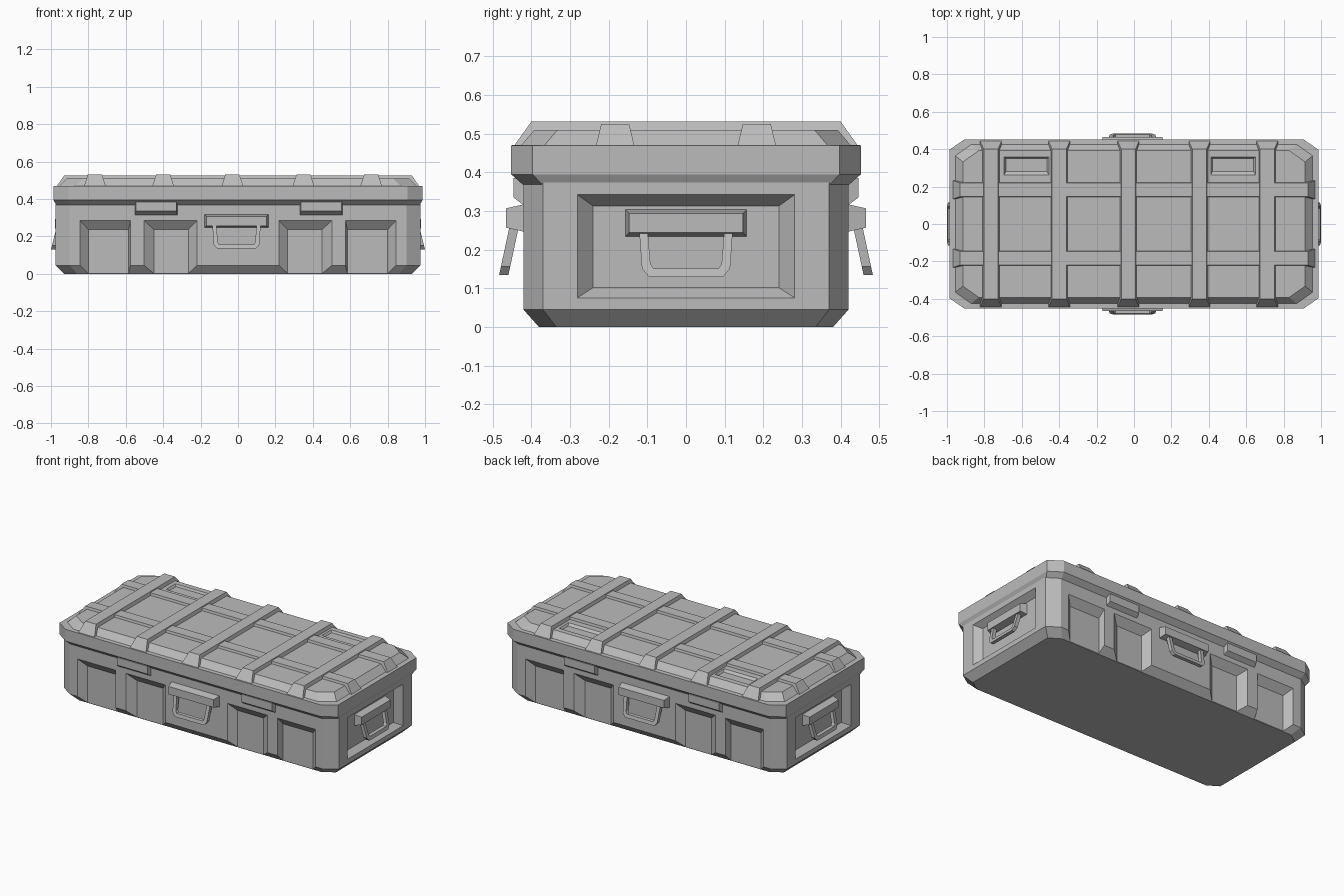
import bpy
import bmesh

if "Cube" in bpy.data.objects:
    bpy.data.objects.remove(bpy.data.objects["Cube"], do_unlink=True)

grey = bpy.data.materials.new("case grey")
grey.use_nodes = True
COLOUR = (0.5, 0.5, 0.5, 1)
grey.diffuse_color = COLOUR
grey.node_tree.nodes["Principled BSDF"].inputs["Base Color"].default_value = COLOUR

# Mappings from (across, up, outward) to the four walls and the top
WALLS = {
    "front": lambda u, v, d: (u, -d, v),
    "back": lambda u, v, d: (u, d, v),
    "left": lambda u, v, d: (d, u, v),
    "right": lambda u, v, d: (-d, u, v),
    "top": lambda u, v, d: (u, v, d),
}


def finish(name, bm):
    bmesh.ops.recalc_face_normals(bm, faces=bm.faces)
    mesh = bpy.data.meshes.new(name)
    bm.to_mesh(mesh)
    bm.free()
    mesh.materials.append(grey)
    obj = bpy.data.objects.new(name, mesh)
    bpy.context.collection.objects.link(obj)
    return obj


def loft(name, rings, wrap=False):
    """Skin a list of equal point rings; cap the ends, or join them round."""
    bm = bmesh.new()
    loops = [[bm.verts.new(p) for p in ring] for ring in rings]
    pairs = list(zip(loops, loops[1:]))
    if wrap:
        pairs.append((loops[-1], loops[0]))
    else:
        bm.faces.new(loops[0])
        bm.faces.new(loops[-1])
    for a, b in pairs:
        for i in range(len(a)):
            j = (i + 1) % len(a)
            bm.faces.new((a[i], a[j], b[j], b[i]))
    return finish(name, bm)


def octagon(hx, hy, cx, cy, z):
    return [(hx, cy - hy, z), (hx, hy - cy, z), (hx - cx, hy, z), (cx - hx, hy, z),
            (-hx, hy - cy, z), (-hx, cy - hy, z), (cx - hx, -hy, z), (hx - cx, -hy, z)]


def frustum(name, wall, near, d0, far, d1):
    """Tapered block between two rectangles (u0, u1, v0, v1) on a wall."""
    rings = []
    for (u0, u1, v0, v1), d in ((near, d0), (far, d1)):
        corners = ((u0, v0), (u1, v0), (u1, v1), (u0, v1))
        rings.append([WALLS[wall](u, v, d) for u, v in corners])
    return loft(name, rings)


def cut(target, cutters):
    for c in cutters:
        c.hide_render = True
        c.hide_viewport = True
        c.hide_set(True)
        mod = target.modifiers.new(c.name, "BOOLEAN")
        mod.operation = "DIFFERENCE"
        mod.solver = "EXACT"
        mod.object = c


# Body with chamfered corners and foot
body = loft("body", [octagon(0.93, 0.38, 0.07, 0.045, 0),
                     octagon(0.975, 0.42, 0.075, 0.05, 0.045),
                     octagon(0.975, 0.42, 0.075, 0.05, 0.385)])

# Lid with flared rim and sloped crown
lid = loft("lid", [octagon(0.97, 0.418, 0.075, 0.05, 0.365),
                   octagon(0.987, 0.452, 0.08, 0.055, 0.395),
                   octagon(0.987, 0.452, 0.08, 0.055, 0.47),
                   octagon(0.955, 0.425, 0.085, 0.06, 0.471),
                   octagon(0.915, 0.392, 0.085, 0.06, 0.51)])

# Wall pockets, open at the bottom, on front and back
cutters = []
for wall in ("front", "back"):
    for s in (-1, 1):
        for outer, inner in (((0.575, 0.845), (0.585, 0.8)),
                             ((0.218, 0.503), (0.265, 0.45))):
            a, b = sorted(s * k for k in outer)
            c, d = sorted(s * k for k in inner)
            cutters.append(frustum("pocket_cutter", wall, (a, b, -0.05, 0.286), 0.421,
                                   (c, d, -0.05, 0.237), 0.382))

# Framed recesses on the two ends
for wall in ("left", "right"):
    cutters.append(frustum("end_recess_cutter", wall, (-0.282, 0.282, 0.075, 0.343), 0.976,
                           (-0.24, 0.24, 0.102, 0.313), 0.935))
cut(body, cutters)

# Two shallow label recesses on the lid
cut(lid, [frustum("lid_recess_cutter", "top", (x - 0.12, x + 0.12, 0.262, 0.358), 0.511,
                  (x - 0.11, x + 0.11, 0.28, 0.35), 0.497) for x in (-0.575, 0.53)])

# Ribs across the lid
for x in (-0.765, -0.4, -0.03, 0.35, 0.712):
    frustum("cross_rib", "top", (x - 0.058, x + 0.058, -0.445, 0.445), 0.468,
            (x - 0.038, x + 0.038, -0.4, 0.4), 0.531)

# Ribs along the lid
for y in (-0.183, 0.183):
    frustum("long_rib", "top", (-0.97, 0.97, y - 0.05, y + 0.05), 0.468,
            (-0.93, 0.93, y - 0.036, y + 0.036), 0.525)

# Latches under the lid rim
for wall in ("front", "back"):
    for x in (-0.438, 0.445):
        frustum("latch", wall, (x - 0.115, x + 0.115, 0.312, 0.385), 0.415,
                (x - 0.108, x + 0.108, 0.335, 0.385), 0.446)


def handle(wall, centre, half, top, bottom, plate, depth, reach):
    """Hinge block with a hanging U-shaped grip that swings outward."""
    def rect(e):
        return (centre - plate + e, centre + plate - e, top - 0.008 + e, top + 0.062 - e)
    frustum("handle_mount", wall, rect(0), depth, rect(0.01), depth + 0.045)
    thick, bar = 0.024, 0.022
    # Outer and inner outline of the left half, mirrored to the right
    outer = [(-half, top + 0.02), (-half + 0.008, bottom + 0.022), (-half + 0.026, bottom)]
    inner = [(-half + bar, top + 0.02), (-half + bar + 0.008, bottom + 0.034),
             (-half + bar + 0.016, bottom + bar)]
    outer += [(-u, v) for u, v in reversed(outer)]
    inner += [(-u, v) for u, v in reversed(inner)]

    def place(p, back):
        swing = (top + 0.02 - p[1]) / (top + 0.02 - bottom)
        d = depth + 0.033 + (reach - depth - 0.033) * swing
        return WALLS[wall](centre + p[0], p[1], d - back)
    loft("handle_grip", [[place(o, 0), place(i, 0), place(i, thick), place(o, thick)]
                         for o, i in zip(outer, inner)])


for wall in ("front", "back"):
    handle(wall, -0.008, 0.13, 0.255, 0.135, 0.17, 0.42, 0.483)
for wall in ("left", "right"):
    handle(wall, 0, 0.122, 0.242, 0.13, 0.157, 0.934, 1.0)
